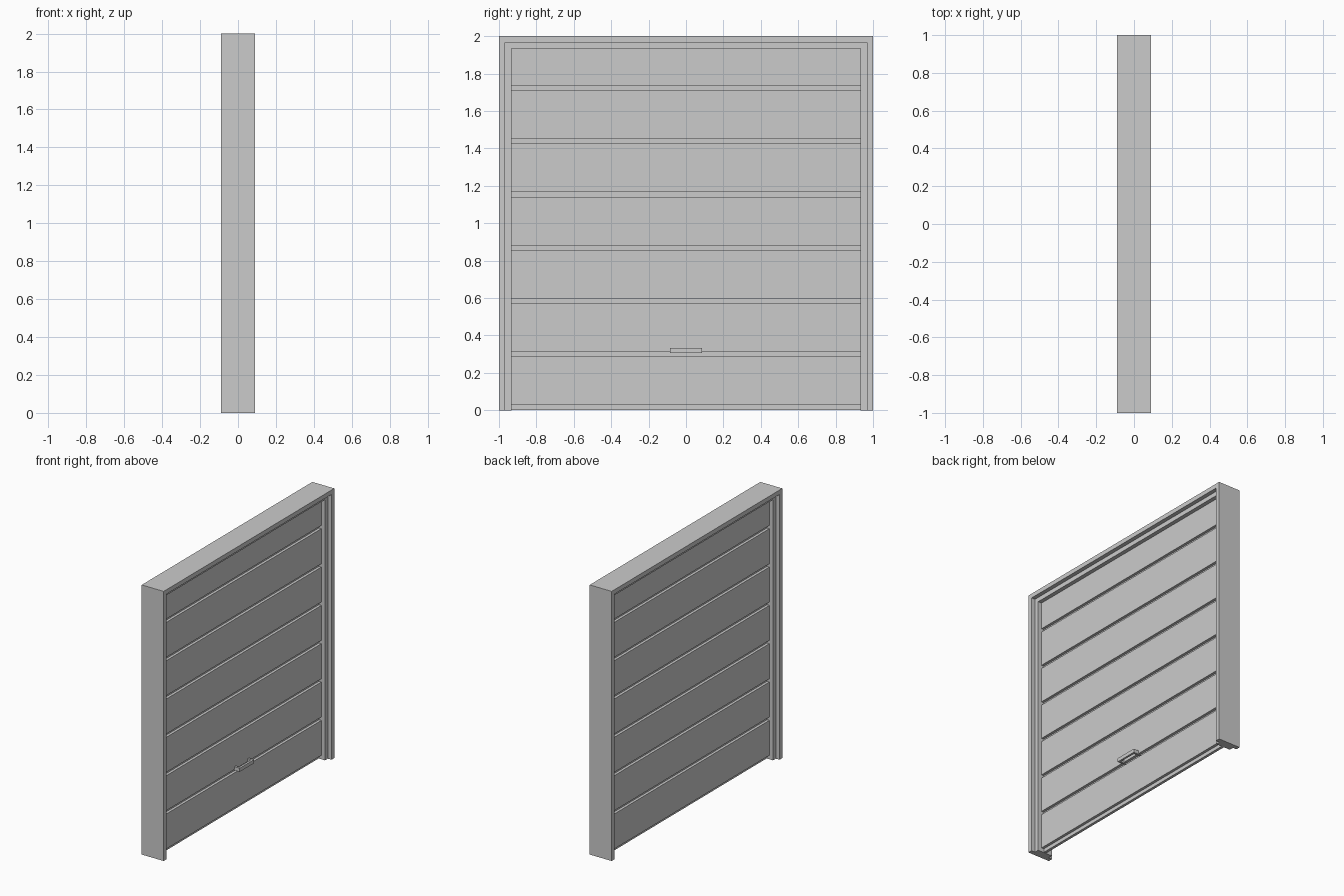
import bpy, bmesh

if "Cube" in bpy.data.objects:
    bpy.data.objects.remove(bpy.data.objects["Cube"])


def make_object(name, bm):
    bmesh.ops.recalc_face_normals(bm, faces=bm.faces)
    mesh = bpy.data.meshes.new(name)
    bm.to_mesh(mesh)
    bm.free()
    obj = bpy.data.objects.new(name, mesh)
    bpy.context.collection.objects.link(obj)
    return obj


def sweep(name, rings):
    """Skin closed rings of equal length and cap both ends."""
    bm = bmesh.new()
    loops = [[bm.verts.new(p) for p in ring] for ring in rings]
    n = len(loops[0])
    for a, b in zip(loops, loops[1:]):
        for i in range(n):
            j = (i + 1) % n
            bm.faces.new((a[i], a[j], b[j], b[i]))
    bm.faces.new(loops[0])
    bm.faces.new(loops[-1])
    return make_object(name, bm)


# Door frame: stepped section (inset, depth) swept up, across and down
STEP, INNER = 0.033, 0.066
half = [(0, 0.09), (STEP, 0.09), (STEP, 0.06), (INNER, 0.06)]
section = half + [(d, -x) for d, x in reversed(half)]
sweep("door_frame", [
    [(x, -1 + d, 0) for d, x in section],
    [(x, -1 + d, 2 - d) for d, x in section],
    [(x, 1 - d, 2 - d) for d, x in section],
    [(x, 1 - d, 0) for d, x in section],
])

# Door leaf: grooved section with a recess below every panel
FACE, CORE = 0.03, 0.01
PITCH, GROOVE = 0.2843, 0.025
side = [(CORE, 0.002)]
for i in range(7):
    bottom = 0.029 + i * PITCH
    top = min(bottom + PITCH - GROOVE, 2 - INNER)
    side += [(CORE, bottom), (FACE, bottom), (FACE, top)]
    if i < 6:
        side.append((CORE, top))
profile = side + [(-x, z) for x, z in reversed(side)]
edge = 1 - INNER
sweep("door_leaf", [[(x, y, z) for x, z in profile] for y in (-edge, edge)])

# Pull handle: U shape seen from above, on one side only
y_out, y_in = 0.085, 0.07
x_in, x_out = 0.058, 0.073
u_shape = [(CORE, -y_out), (x_out, -y_out), (x_out, y_out), (CORE, y_out),
           (CORE, y_in), (x_in, y_in), (x_in, -y_in), (CORE, -y_in)]
sweep("pull_handle", [[(x, y, z) for x, y in u_shape] for z in (0.307, 0.334)])
